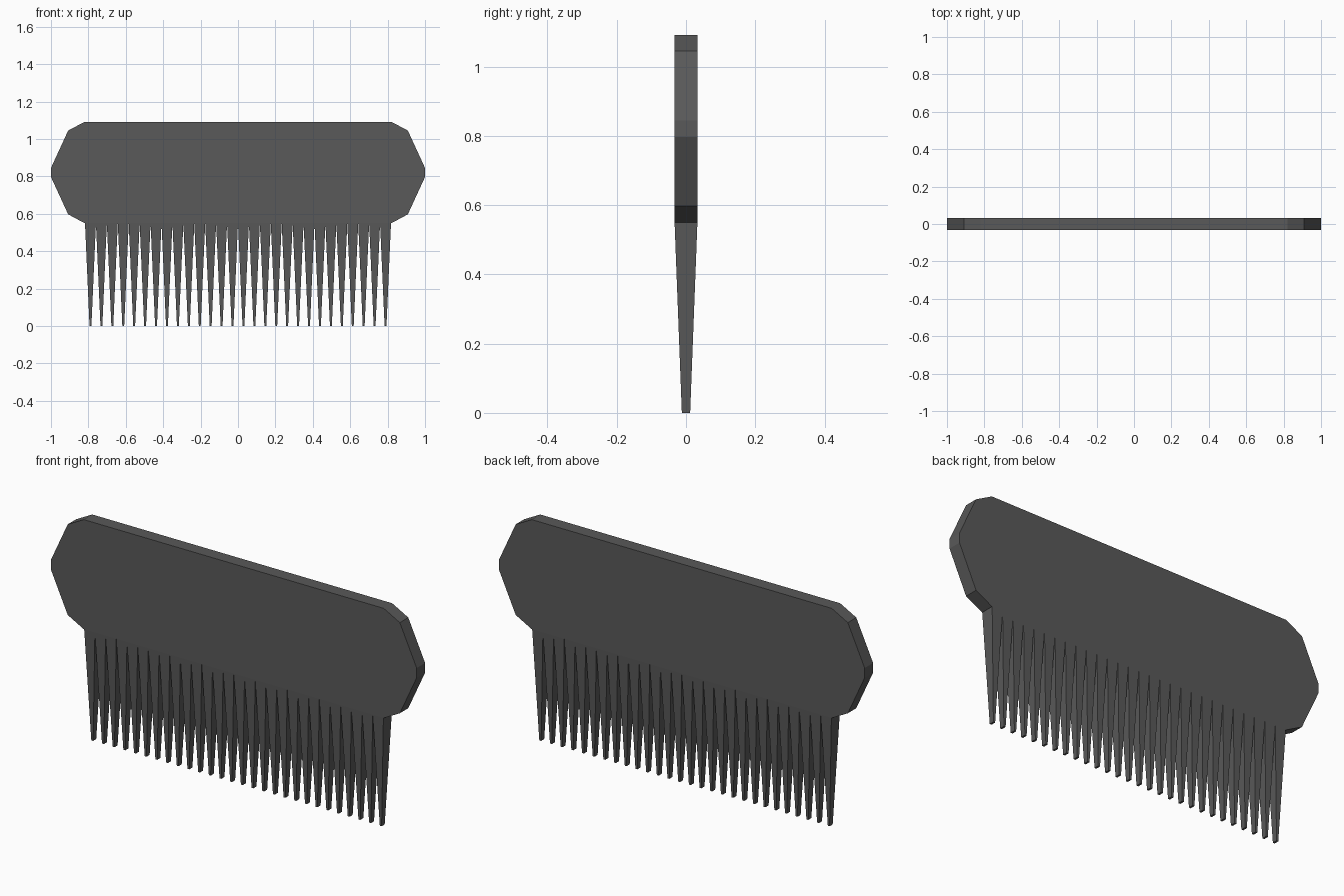
import bpy
import bmesh

cube = bpy.data.objects.get("Cube")
if cube:
    bpy.data.objects.remove(cube, do_unlink=True)

# Single dark grey plastic
grey = bpy.data.materials.new("dark_grey")
grey.use_nodes = True
colour = (0.1, 0.1, 0.1, 1)
grey.diffuse_color = colour
grey.node_tree.nodes["Principled BSDF"].inputs["Base Color"].default_value = colour

HALF_THICK = 0.033
HALF_ROW = 0.818
TEETH = 28
ROOT_Z = 0.55


def add_object(name, bm):
    bmesh.ops.recalc_face_normals(bm, faces=bm.faces)
    mesh = bpy.data.meshes.new(name)
    bm.to_mesh(mesh)
    bm.free()
    mesh.materials.append(grey)
    obj = bpy.data.objects.new(name, mesh)
    bpy.context.collection.objects.link(obj)
    return obj


# Handle: mirrored outline extruded through its thickness
side = [(0.82, ROOT_Z), (0.908, 0.597), (1, 0.797),
        (1, 0.845), (0.908, 1.045), (0.82, 1.092)]
outline = side + [(-x, z) for x, z in reversed(side)]
bm = bmesh.new()
face = bm.faces.new([bm.verts.new((x, -HALF_THICK, z)) for x, z in outline])
extruded = bmesh.ops.extrude_face_region(bm, geom=[face])["geom"]
moved = [v for v in extruded if isinstance(v, bmesh.types.BMVert)]
bmesh.ops.translate(bm, verts=moved, vec=(0, 2 * HALF_THICK, 0))
add_object("handle", bm)

# Teeth: a row of four-sided spikes with small flat tips
pitch = 2 * HALF_ROW / TEETH
tip_half_x, tip_half_y = 0.005, 0.012
bm = bmesh.new()
for i in range(TEETH):
    centre = -HALF_ROW + pitch * (i + 0.5)
    for v in bmesh.ops.create_cube(bm, size=2)["verts"]:
        root = v.co.z > 0
        v.co.x = centre + v.co.x * (pitch / 2 if root else tip_half_x)
        v.co.y *= HALF_THICK if root else tip_half_y
        v.co.z = ROOT_Z if root else 0
add_object("teeth", bm)
